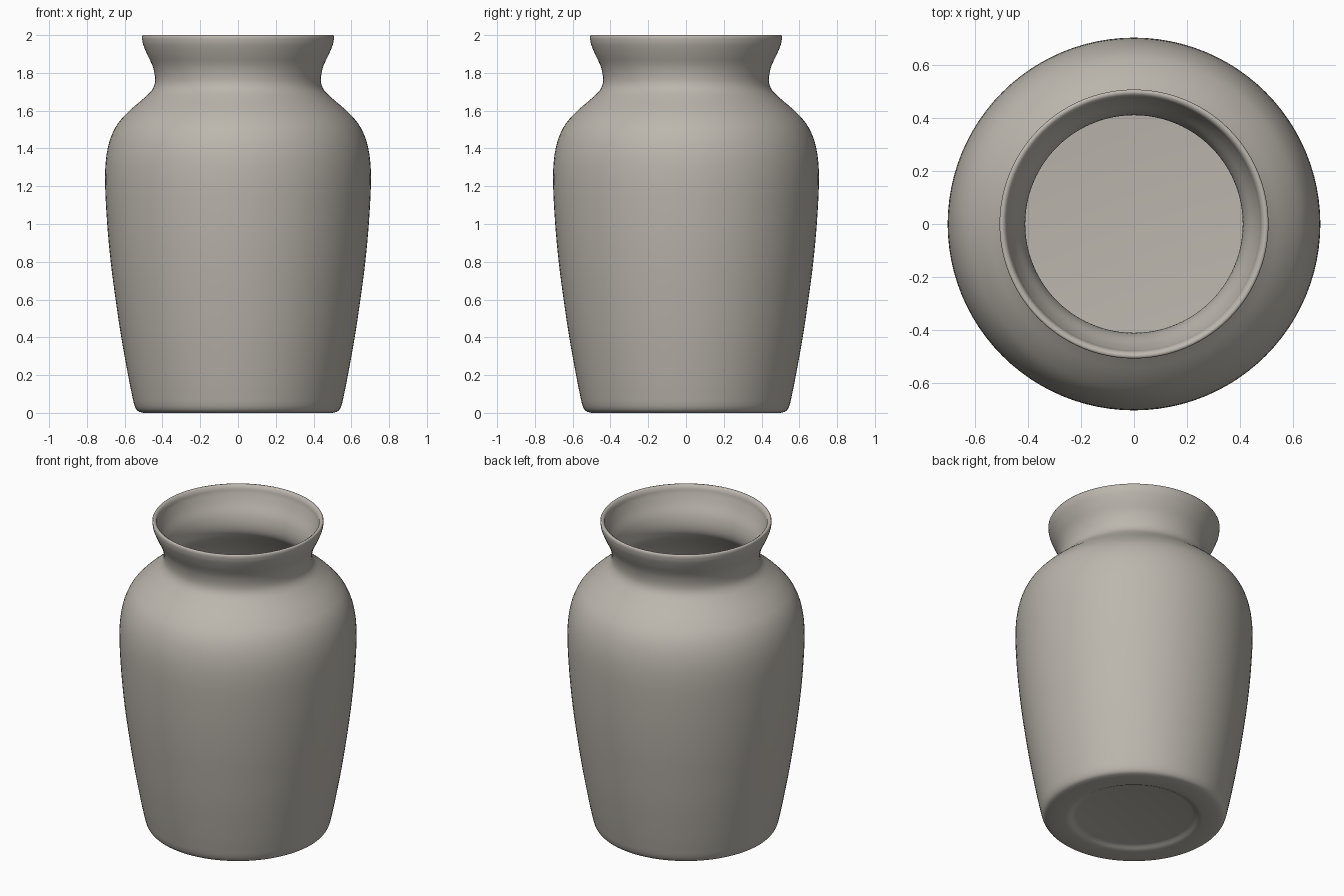
import bpy, bmesh, math
from mathutils import Vector

if "Cube" in bpy.data.objects:
    bpy.data.objects.remove(bpy.data.objects["Cube"])

SEG = 96
SUB = 4  # curve samples between profile points

clay = bpy.data.materials.new("warm grey clay")
clay.diffuse_color = (0.50, 0.47, 0.42, 1)
clay.use_nodes = True
clay.node_tree.nodes["Principled BSDF"].inputs["Base Color"].default_value = clay.diffuse_color


def spline(pts):
    """Smooth curve through the profile points (Catmull-Rom)."""
    p = [Vector(q) for q in pts]
    p = [2 * p[0] - p[1]] + p + [2 * p[-1] - p[-2]]
    out = []
    for a, b, c, d in zip(p, p[1:], p[2:], p[3:]):
        for i in range(SUB):
            t = i / SUB
            out.append(0.5 * (2 * b + (c - a) * t + (2 * a - 5 * b + 4 * c - d) * t * t
                              + (3 * b - a - 3 * c + d) * t ** 3))
    return out + [p[-2]]


# Outside wall, from foot to lip (radius, height)
outer = spline([(0.50, 0.0), (0.53, 0.01), (0.548, 0.04), (0.562, 0.10), (0.582, 0.20),
                (0.618, 0.40), (0.648, 0.60), (0.674, 0.80), (0.694, 1.02), (0.704, 1.25),
                (0.690, 1.40), (0.650, 1.51), (0.585, 1.59), (0.505, 1.66), (0.455, 1.71),
                (0.439, 1.76), (0.450, 1.83), (0.482, 1.90), (0.502, 1.95), (0.508, 1.98)])
# Rounded lip
lip = [Vector(q) for q in [(0.508, 1.993), (0.504, 2.0), (0.495, 2.0), (0.485, 1.993)]]
# Inside wall, from lip to floor
inner = spline([(0.480, 1.975), (0.474, 1.95), (0.455, 1.90), (0.422, 1.83), (0.411, 1.76),
                (0.427, 1.70), (0.485, 1.64), (0.562, 1.57), (0.624, 1.49), (0.662, 1.39),
                (0.675, 1.25), (0.665, 1.02), (0.645, 0.80), (0.619, 0.60), (0.589, 0.40),
                (0.553, 0.20), (0.535, 0.10), (0.515, 0.05), (0.47, 0.04)])
# Shallow hollow under the foot
foot = [Vector(q) for q in [(0.345, 0.02), (0.36, 0.017), (0.375, 0.009), (0.39, 0.002), (0.41, 0.0)]]

profile = foot + outer + lip + inner

# Spin the profile round the z axis and close both ends
bm = bmesh.new()
rings = [[bm.verts.new((r * math.cos(2 * math.pi * i / SEG), r * math.sin(2 * math.pi * i / SEG), z))
          for i in range(SEG)] for r, z in profile]
for a, b in zip(rings, rings[1:]):
    for i in range(SEG):
        j = (i + 1) % SEG
        bm.faces.new((a[i], a[j], b[j], b[i]))
bm.faces.new(rings[0][::-1])
bm.faces.new(rings[-1])
bmesh.ops.recalc_face_normals(bm, faces=bm.faces)
for f in bm.faces:
    f.smooth = True

mesh = bpy.data.meshes.new("vase")
bm.to_mesh(mesh)
bm.free()
mesh.materials.append(clay)
vase = bpy.data.objects.new("vase", mesh)
bpy.context.collection.objects.link(vase)
